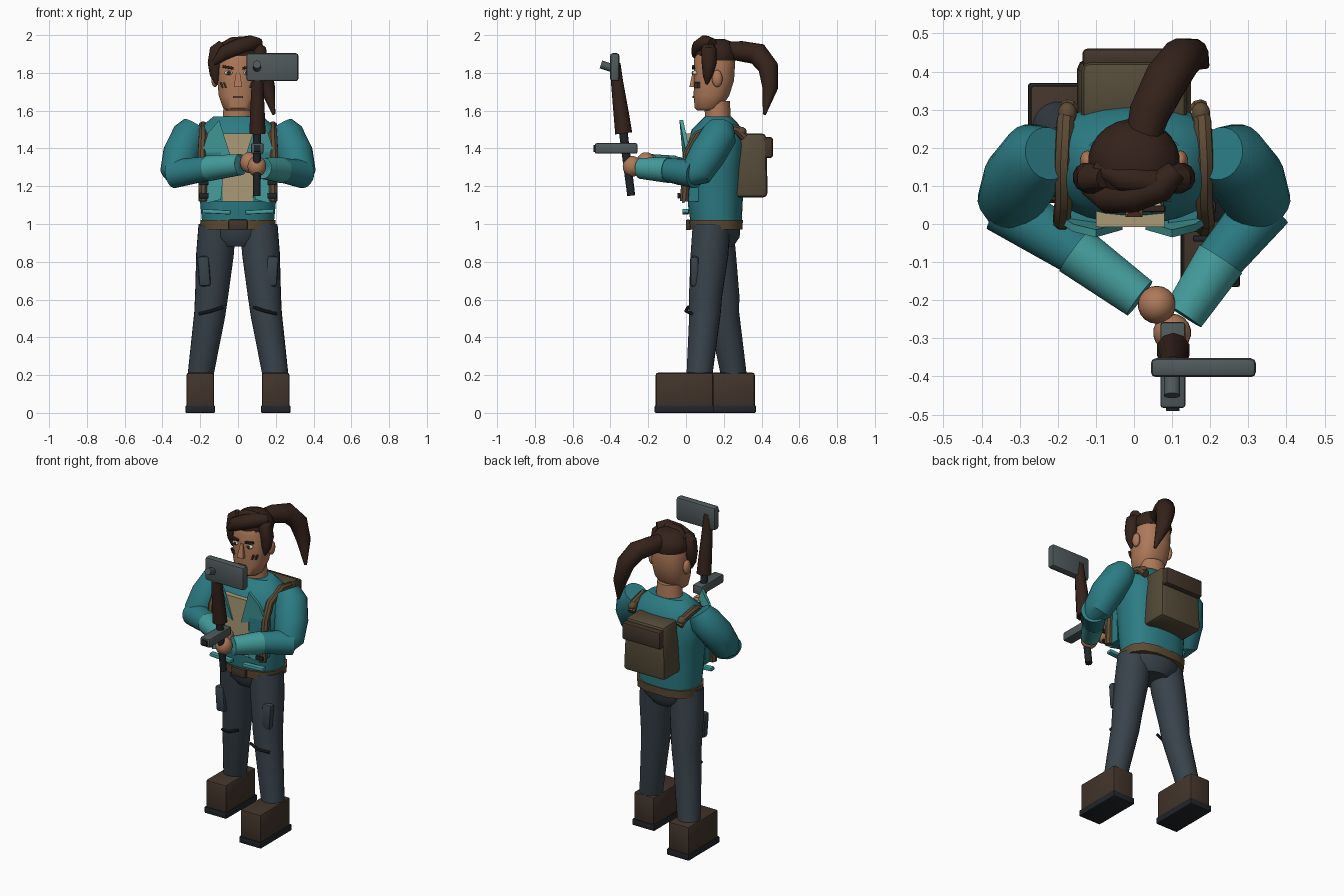
import bpy, bmesh, math
from mathutils import Vector, Matrix, Euler

if "Cube" in bpy.data.objects:
    bpy.data.objects.remove(bpy.data.objects["Cube"])

def mat(name, rgb):
    m = bpy.data.materials.new(name)
    m.diffuse_color = (*rgb, 1)
    m.use_nodes = True
    m.node_tree.nodes["Principled BSDF"].inputs["Base Color"].default_value = m.diffuse_color
    return m

TEAL = mat("teal", (0.025, 0.20, 0.23))
LIGHT = mat("light_teal", (0.06, 0.34, 0.34))
SLATE = mat("slate", (0.04, 0.055, 0.07))
DARK = mat("dark", (0.015, 0.018, 0.022))
SKIN = mat("skin", (0.42, 0.19, 0.10))
HAIR = mat("hair", (0.035, 0.016, 0.011))
BOOT = mat("boot", (0.055, 0.035, 0.024))
LEATHER = mat("leather", (0.11, 0.07, 0.035))
CANVAS = mat("canvas", (0.09, 0.07, 0.04))
TAN = mat("tan", (0.40, 0.32, 0.18))
METAL = mat("metal", (0.08, 0.10, 0.105))
WHITE = mat("eye_white", (0.65, 0.6, 0.52))

def finish(name, bm, m, angle=40):
    bmesh.ops.recalc_face_normals(bm, faces=bm.faces[:])
    me = bpy.data.meshes.new(name)
    bm.to_mesh(me)
    bm.free()
    for p in me.polygons:
        p.use_smooth = True
    me.set_sharp_from_angle(angle=math.radians(angle))
    me.materials.append(m)
    ob = bpy.data.objects.new(name, me)
    bpy.context.collection.objects.link(ob)
    return ob

def skin_rings(name, rings, m):
    bm = bmesh.new()
    vs = [[bm.verts.new(c) for c in r] for r in rings]
    n = len(rings[0])
    for a, b in zip(vs, vs[1:]):
        for i in range(n):
            bm.faces.new((a[i], a[(i + 1) % n], b[(i + 1) % n], b[i]))
    bm.faces.new(vs[0])
    bm.faces.new(vs[-1])
    return finish(name, bm, m)

def circle(n, p=1.0):
    out = []
    for i in range(n):
        a = 2 * math.pi * (i + 0.5) / n
        c, s = math.cos(a), math.sin(a)
        out.append((math.copysign(abs(c) ** p, c), math.copysign(abs(s) ** p, s)))
    return out

def stack(name, levels, m, n=28, p=1.0):
    """Horizontal rings: (z, centre y, radius x, radius y)."""
    return skin_rings(name, [[(x * rx, cy + y * ry, z) for x, y in circle(n, p)]
                             for z, cy, rx, ry in levels], m)

def tube(name, pts, radii, m, n=16):
    """Round tube along points with a radius at each one."""
    pts = [Vector(p) for p in pts]
    rings, q, old = [], None, None
    for i, (c, r) in enumerate(zip(pts, radii)):
        t = (pts[min(i + 1, len(pts) - 1)] - pts[max(i - 1, 0)]).normalized()
        q = t.to_track_quat('Z', 'Y') if q is None else old.rotation_difference(t) @ q
        old = t
        rings.append([c + q @ Vector((x * r, y * r, 0)) for x, y in circle(n)])
    return skin_rings(name, rings, m)

def box(name, c, size, m, bevel=0.01, rot=(0, 0, 0), top=1.0):
    bm = bmesh.new()
    bmesh.ops.create_cube(bm, size=1)
    for v in bm.verts:
        k = top if v.co.z > 0 else 1
        v.co = Vector((v.co.x * size[0] * k, v.co.y * size[1] * k, v.co.z * size[2]))
    if bevel:
        bmesh.ops.bevel(bm, geom=bm.edges[:], offset=bevel, segments=2, profile=0.5, affect='EDGES')
    bm.transform(Matrix.Translation(c) @ Euler([math.radians(a) for a in rot]).to_matrix().to_4x4())
    return finish(name, bm, m)

def ball(name, c, r, m):
    bm = bmesh.new()
    bmesh.ops.create_uvsphere(bm, u_segments=18, v_segments=12, radius=1)
    bm.transform(Matrix.Translation(c) @ Matrix.Diagonal((*r, 1)))
    return finish(name, bm, m, 60)

def panel(name, pts, m, t=0.012):
    bm = bmesh.new()
    f = bm.faces.new([bm.verts.new(p) for p in pts])
    g = bmesh.ops.extrude_face_region(bm, geom=[f])
    for v in g["geom"]:
        if isinstance(v, bmesh.types.BMVert):
            v.co.y += t
    return finish(name, bm, m)

# torso, shirt, pelvis and belt
stack("jacket", [(1.0, .16, .19, .135), (1.1, .155, .2, .145), (1.3, .155, .215, .155), (1.42, .16, .235, .158),
                 (1.5, .165, .21, .135), (1.545, .17, .16, .095), (1.57, .17, .13, .07)], TEAL, 32, 0.85)
panel("shirt_front", [(-.09, -.008, 1.12), (.08, -.008, 1.12), (.08, -.008, 1.48), (-.1, -.008, 1.48)], TAN, .05)
stack("pelvis", [(.88, .16, .11, .09), (.93, .16, .165, .125), (1.0, .16, .18, .13)], SLATE, 24)
stack("belt", [(.97, .16, .2, .142), (1.02, .16, .205, .145)], LEATHER, 12, 0.75)
box("belt_buckle", (0, .012, .995), (.1, .025, .055), BOOT, .006)

# jacket lapels, pockets, straps
for s, side in ((-1, "left"), (1, "right")):
    panel("lapel_" + side, [(s * .03, -.015, 1.33), (s * .1, -.035, 1.55), (s * .16, -.02, 1.48),
                            (s * .19, 0, 1.38)], LIGHT, .02)
    panel("jacket_edge_" + side, [(s * .08, -.014, 1.12), (s * .18, -.005, 1.12), (s * .19, 0, 1.4),
                                  (s * .09, -.014, 1.4)], TEAL, .07)
    panel("chest_pocket_" + side, [(s * .09, -.024, 1.13), (s * .17, -.02, 1.11), (s * .16, -.02, 1.24),
                                   (s * .08, -.024, 1.24)], LIGHT)
    box("pocket_flap_" + side, (s * .115, -.002, 1.065), (.15, .035, .022), LIGHT, .005, (0, s * -3, 0))
    tube("pack_strap_" + side, [(s * .17, .31, 1.46), (s * .18, .27, 1.5), (s * .185, .17, 1.52), (s * .185, .06, 1.47),
                                (s * .19, .01, 1.38), (s * .185, -.01, 1.12)], [.024] * 6, LEATHER, 8)
    ball("strap_knob_" + side, (s * .175, .29, 1.49), (.025, .03, .025), LEATHER)
    for z in (1.15, 1.22):
        box("strap_clip_%s" % side, (s * .18, -.038, z), (.05, .016, .028), DARK, .004)

# legs, boots and leg trim, one foot forward
for s, side, knee, ankle in ((-1, "left", .2, .255), (1, "right", .1, .07)):
    hip = .15 if s < 0 else .135
    tube("leg_" + side, [(s * .11, hip, .99), (s * .122, hip * .7 + knee * .3, .84), (s * .14, knee * .9 + hip * .1, .62),
                         (s * .15, knee, .52), (s * .2, ankle, .19)], [.1, .1, .088, .083, .068], SLATE, 20)
    fy = -.008 if s > 0 else .212
    box("boot_" + side, (s * .2, fy, .12), (.145, .305, .185), BOOT, .012)
    box("boot_sole_" + side, (s * .2, fy, .02), (.155, .315, .04), DARK, .005)
    ty = .045 if s > 0 else .09
    box("thigh_pouch_" + side, (s * .18, ty, .75), (.062, .045, .16), SLATE, .014, (0, s * 4, 0))
    ky = .012 if s > 0 else .115
    tube("knee_band_" + side, [(s * .08, ky, .56), (s * .14, ky - .012, .54), (s * .205, ky + .02, .525)],
         [.009] * 3, DARK, 8)

# arms bent towards the weapon grip
for s, side, wrist, hand in ((-1, "left", (.015, -.195, 1.315), (.06, -.212, 1.325)),
                             (1, "right", (.13, -.24, 1.295), (.1, -.285, 1.305))):
    sh, el, wr = Vector((s * .255, .175, 1.47)), Vector((s * .325, .055, 1.275)), Vector(wrist)
    tube("upper_arm_" + side, [sh + Vector((s * -.03, .01, .05)), sh, (sh + el) / 2 + Vector((s * .01, 0, 0)), el,
                               el + Vector((s * .005, -.05, -.03))], [.07, .095, .098, .087, .05], TEAL, 20)
    tube("forearm_" + side, [el + Vector((s * .02, -.005, -.01)), el.lerp(wr, .5), wr], [.076, .064, .05], TEAL, 20)
    tube("cuff_" + side, [el.lerp(wr, .5), wr], [.068, .056], LIGHT, 20)
    ball("hand_" + side, hand, (.05, .05, .055), SKIN)

# backpack
box("backpack", (0, .345, 1.31), (.3, .175, .34), CANVAS, .025, top=.92)
box("backpack_flap", (0, .435, 1.405), (.27, .05, .11), BOOT, .012)

# head
stack("neck", [(1.53, .17, .085, .07), (1.65, .165, .075, .068)], SKIN, 20)
stack("head", [(1.6, .11, .06, .05), (1.615, .115, .08, .07), (1.68, .135, .103, .095), (1.76, .148, .11, .107),
               (1.87, .152, .112, .11), (1.93, .155, .095, .09), (1.955, .155, .05, .05)], SKIN, 24, .85)
panel("nose", [(-.022, .018, 1.725), (.022, .018, 1.725), (.009, .036, 1.81), (-.009, .036, 1.81)], SKIN, .04)
box("mouth", (0, .041, 1.672), (.055, .012, .01), BOOT, 0)
for s, side in ((-1, "left"), (1, "right")):
    ball("ear_" + side, (s * .122, .165, 1.77), (.02, .028, .045), SKIN)
    ball("eye_" + side, (s * .05, .048, 1.8), (.022, .014, .012), WHITE)
    ball("iris_" + side, (s * .048, .037, 1.8), (.01, .007, .01), DARK)
    box("brow_" + side, (s * .053, .04, 1.829), (.06, .016, .014), HAIR, .003, (0, s * -10, 0))
    for k in (0, 1):
        box("cheek_mark_%s" % side, (s * (.068 + .018 * k), .052 + .014 * k, 1.735), (.009, .014, .03), BOOT, 0,
            (0, s * 20, 0))

# hair: cap, side locks, fringe, ponytail
stack("hair_cap", [(1.865, .165, .113, .106), (1.89, .162, .121, .114), (1.93, .162, .112, .106), (1.965, .162, .08, .08),
                   (1.98, .162, .04, .04)], HAIR, 24)
for s, side in ((-1, "left"), (1, "right")):
    tube("side_lock_" + side, [(s * .08, .12, 1.955), (s * .11, .12, 1.92), (s * .122, .122, 1.85),
                               (s * .122, .115, 1.79), (s * .115, .11, 1.74)], [.025, .042, .04, .028, .006], HAIR, 12)
tube("fringe_main", [(.11, .14, 1.955), (.07, .1, 1.957), (0, .075, 1.935), (-.07, .07, 1.905), (-.13, .09, 1.85)],
     [.03, .043, .045, .042, .012], HAIR, 12)
tube("fringe_top", [(-.1, .15, 1.93), (-.03, .12, 1.955), (.05, .11, 1.962), (.11, .13, 1.93)],
     [.02, .035, .035, .01], HAIR, 12)
tube("ponytail", [(.02, .21, 1.92), (.04, .29, 1.915), (.085, .38, 1.9), (.125, .435, 1.83), (.155, .445, 1.72),
                  (.19, .415, 1.58)], [.045, .055, .06, .055, .042, .008], HAIR, 12)

# long hammer-like weapon held upright
def at(z):
    return (.1, -.29 - (z - 1.15) * .125, z)
tube("weapon_grip", [at(1.15), at(1.5)], [.021, .023], DARK, 10)
box("weapon_crosspiece", (.102, -.37, 1.4), (.066, .225, .055), METAL, .008)
box("weapon_crosspiece_tip", (.102, -.484, 1.4), (.036, .014, .036), DARK, .003)
tube("weapon_handle", [(.103, -.33, 1.48), (.103, -.345, 1.6), (.103, -.366, 1.76), (.103, -.373, 1.85)],
     [.045, .04, .032, .026], HAIR, 10)
box("weapon_head", (.182, -.377, 1.83), (.276, .05, .148), METAL, .014)
tube("weapon_stud", [(.1, -.39, 1.825), (.1, -.45, 1.845)], [.022, .022], METAL, 10)
